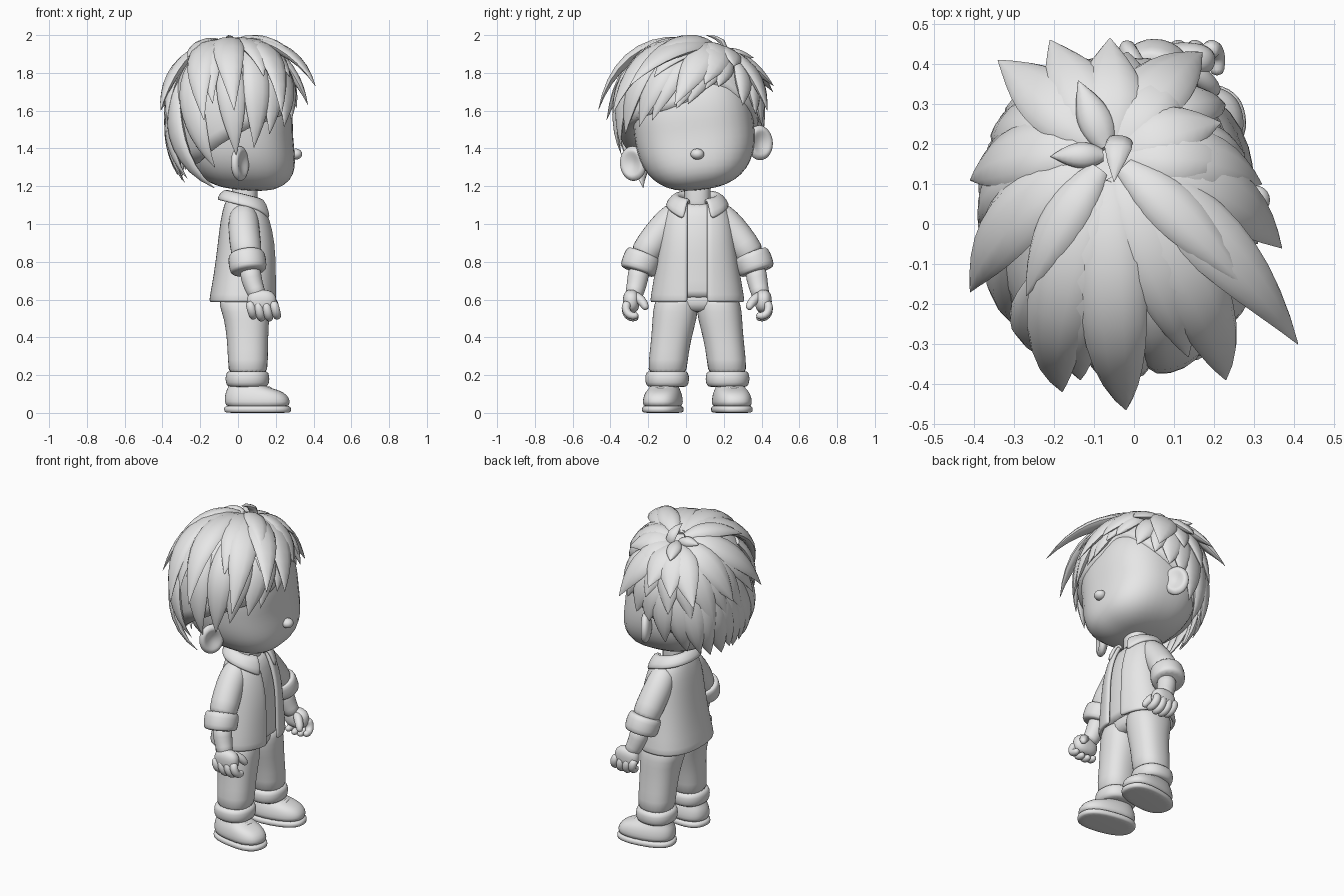
import bpy, bmesh, math, random
from mathutils import Vector, Matrix

cube = bpy.data.objects.get("Cube")
if cube:
    bpy.data.objects.remove(cube)
random.seed(4)
MID = 0.06  # sideways offset of the body's centre line

grey = bpy.data.materials.new("plain_grey")
grey.use_nodes = True
grey.diffuse_color = (0.8, 0.8, 0.8, 1)
for node in grey.node_tree.nodes:
    if node.type == 'BSDF_PRINCIPLED':
        node.inputs["Base Color"].default_value = (0.8, 0.8, 0.8, 1)


def make(name, bm, sub=0, thick=0, sharp=0):
    bmesh.ops.recalc_face_normals(bm, faces=bm.faces)
    me = bpy.data.meshes.new(name)
    bm.to_mesh(me)
    bm.free()
    me.materials.append(grey)
    me.shade_smooth()
    if sharp:
        me.set_sharp_from_angle(angle=math.radians(sharp))
    ob = bpy.data.objects.new(name, me)
    bpy.context.collection.objects.link(ob)
    if thick:
        mod = ob.modifiers.new("thickness", 'SOLIDIFY')
        mod.thickness, mod.offset = thick, 0
    if sub:
        mod = ob.modifiers.new("smooth", 'SUBSURF')
        mod.levels = mod.render_levels = sub


def skin(bm, rows, closed=True, caps=True):
    vs = [[bm.verts.new(p) for p in row] for row in rows]
    n = len(vs[0])
    for a, b in zip(vs, vs[1:]):
        for i in range(n if closed else n - 1):
            j = (i + 1) % n
            bm.faces.new((a[i], a[j], b[j], b[i]))
    if caps:
        bm.faces.new(vs[0])
        bm.faces.new(vs[-1])


def power(v, p):
    return math.copysign(abs(v) ** (2 / p), v)


def oval(x, y, z, rx, ry, p=2.3, a0=0.0, n=24):
    step = (math.tau - 2 * a0) / (n if a0 == 0 else n - 1)
    return [Vector((x + rx * power(math.cos(a0 + i * step), p),
                    y + ry * power(math.sin(a0 + i * step), p), z)) for i in range(n)]


def tube(bm, pts, n=14):
    rows = []
    for i, (x, y, z, r) in enumerate(pts):
        t = Vector(pts[min(i + 1, len(pts) - 1)][:3]) - Vector(pts[max(i - 1, 0)][:3])
        u = t.cross(Vector((1, 0, 0.1))).normalized()
        v = t.normalized().cross(u)
        rows.append([Vector((x, y, z)) + r * (u * math.cos(k * math.tau / n) + v * math.sin(k * math.tau / n))
                     for k in range(n)])
    skin(bm, rows)


def reach(d, radii, p):
    return sum(abs(c / r) ** p for c, r in zip(d, radii)) ** (-1 / p)


def blob(name, centre, radii, p=2.0, rot=None, shape=None):
    bm = bmesh.new()
    bmesh.ops.create_uvsphere(bm, u_segments=40, v_segments=28, radius=1)
    for v in bm.verts:
        d = v.co.normalized()
        v.co = d * reach(d, radii, p)
        if shape:
            shape(v.co)
        v.co = (rot @ v.co if rot else v.co) + Vector(centre)
    make(name, bm)


# Head with a full, forward jaw, then nose, ears and neck
def jaw(co):
    if co.z < 0:
        if co.x > 0:
            co.x *= 1 + 0.45 * (co.z / 0.34) ** 2
        co.z *= 1 - 0.14 * max(0, (0.18 - co.x) / 0.47)


def ear_dent(co):
    if co.x > 0:
        co.x *= 1 - 0.8 * max(0, 1 - (co.y / 0.06) ** 2 - (co.z / 0.07) ** 2)


roll = Matrix.Rotation(math.radians(7), 3, 'X')
blob("head", (0, 0.042, 1.51), (0.29, 0.318, 0.342), 2.6, roll, jaw)
blob("nose", (0.305, MID, 1.37), (0.035, 0.036, 0.029))
for s, name, y, z in ((-1, "right_ear", -0.28, 1.32), (1, "left_ear", 0.39, 1.43)):
    blob(name, (0.01, y, z), (0.035, 0.077, 0.092), 2, Matrix.Rotation(s * 0.5, 3, 'Z') @ roll, ear_dent)
bm = bmesh.new()
skin(bm, [oval(0.035, MID, z, 0.068, 0.07) for z in (1.05, 1.12, 1.2, 1.26)])
make("neck", bm, 1)

# Undershirt and open jacket
torso = [(0.585, 0.027, 0.168, 0.238), (0.605, 0.028, 0.168, 0.238), (0.75, 0.04, 0.153, 0.212),
         (0.9, 0.048, 0.143, 0.19), (1.03, 0.04, 0.12, 0.175), (1.1, 0.033, 0.095, 0.14), (1.14, 0.033, 0.075, 0.095)]
bm = bmesh.new()
skin(bm, [oval(x, MID, z + 0.02, rx - 0.018, ry - 0.02) for z, x, rx, ry in torso[:-1]])
make("undershirt", bm, 1)
bm = bmesh.new()
skin(bm, [oval(x, MID, z, rx, ry, 2.4, math.asin((0.05 / ry) ** 1.2), 36) for z, x, rx, ry in torso], False, False)
make("jacket", bm, 1, 0.024)

# Folded collar sloping down to pointed lapels
bm = bmesh.new()
rows = []
for z, rx, ry, drop in ((1.15, 0.075, 0.085, 0), (1.185, 0.092, 0.105, 0), (1.165, 0.12, 0.135, 0.01), (1.12, 0.142, 0.165, 0.05)):
    row = oval(0.037, MID, z, rx, ry, 2.2, 0.4, 30)
    for p in row:
        front = max(0, (p.x - 0.037) / rx) ** 3
        p.z -= 0.24 * (p.x + 0.08) + drop * front
    rows.append(row)
skin(bm, rows, False, False)
make("collar", bm, 1, 0.022)

# Hips
bm = bmesh.new()
skin(bm, [oval(0.03, MID, z, rx, ry) for z, rx, ry in ((0.53, 0.1, 0.1), (0.56, 0.125, 0.2), (0.68, 0.13, 0.2))])
make("hips", bm, 1)

# Arms, legs and shoes
for s, side in ((-1, "right_"), (1, "left_")):
    def part(name, tubes=(), ovals=(), yaw=0.0):
        bm = bmesh.new()
        for t in tubes:
            tube(bm, t)
        if ovals:
            skin(bm, [oval(*o) for o in ovals])
        for v in bm.verts:
            x, y = v.co.x, v.co.y
            if yaw:
                x, y = x * math.cos(yaw) - y * math.sin(yaw), 0.165 + x * math.sin(yaw) + y * math.cos(yaw)
            v.co.x, v.co.y = x, MID + s * y
        make(side + name, bm, 1)

    part("sleeve", [[(0.03, 0.08, 1.07, 0.055), (0.03, 0.12, 1.045, 0.08), (0.03, 0.18, 0.975, 0.086),
                     (0.04, 0.245, 0.89, 0.085), (0.05, 0.3, 0.8, 0.085)]])
    part("sleeve_cuff", [[(0.044, 0.28, 0.845, 0.088), (0.045, 0.283, 0.838, 0.1), (0.05, 0.3, 0.795, 0.104),
                          (0.055, 0.316, 0.752, 0.1), (0.056, 0.318, 0.745, 0.085)]])
    part("forearm", [[(0.06, 0.305, 0.78, 0.058), (0.07, 0.315, 0.71, 0.058), (0.09, 0.328, 0.65, 0.05),
                      (0.11, 0.34, 0.61, 0.05)]])
    blob(side + "palm", (0.125, MID + s * 0.35, 0.59), (0.078, 0.044, 0.062), 2.4)
    fingers = []
    for k in range(4):
        x, z = 0.06 + 0.042 * k, 0.01 * abs(k - 1.5) - 0.005
        fingers.append([(x, 0.365, 0.59, 0.024), (x + 0.008, 0.383, 0.55 + z, 0.025), (x + 0.018, 0.37, 0.512 + z, 0.024),
                        (x + 0.022, 0.34, 0.5 + z, 0.022), (x + 0.022, 0.31, 0.508 + z, 0.016)])
    thumb = [(0.13, 0.34, 0.625, 0.026), (0.17, 0.305, 0.605, 0.027), (0.195, 0.28, 0.575, 0.024), (0.205, 0.268, 0.545, 0.015)]
    part("fingers", fingers + [thumb])
    part("trouser_leg", ovals=[(0.03, 0.105, 0.64, 0.13, 0.1), (0.033, 0.113, 0.57, 0.135, 0.12), (0.046, 0.12, 0.5, 0.12, 0.118),
                               (0.05, 0.137, 0.4, 0.11, 0.107), (0.053, 0.155, 0.28, 0.106, 0.103), (0.052, 0.16, 0.18, 0.105, 0.105)])
    part("trouser_cuff", ovals=[(0.05, 0.16, z, r, r) for z, r in
                                ((0.135, 0.09), (0.142, 0.112), (0.18, 0.119), (0.215, 0.113), (0.224, 0.095))])
    part("sole", ovals=[(0.105, 0, z, rx, ry, 2.5) for z, rx, ry in
                        ((0, 0.165, 0.09), (0.002, 0.18, 0.106), (0.034, 0.18, 0.106), (0.038, 0.165, 0.09))], yaw=0.17)
    part("shoe", ovals=[(x, 0, z, rx, ry, 2.5) for z, x, rx, ry in
                        ((0.02, 0.105, 0.172, 0.099), (0.06, 0.105, 0.176, 0.102), (0.095, 0.098, 0.168, 0.096),
                         (0.122, 0.08, 0.14, 0.084), (0.14, 0.045, 0.095, 0.07), (0.18, 0.035, 0.075, 0.064))], yaw=0.17)
    part("shoe_straps", [[(x, -0.085, 0.09, 0.01), (x, -0.05, h - 0.012, 0.013), (x, 0, h, 0.013),
                          (x, 0.05, h - 0.012, 0.013), (x, 0.085, 0.09, 0.01)] for x, h in ((0.12, 0.138), (0.165, 0.132))], yaw=0.17)

# Hair: a cap and pointed locks that radiate from a dipped whorl
CENTRE = Vector((-0.03, 0.015, 1.575))
RADII = (0.32, 0.37, 0.385)
WHORL = Vector((-0.03, 0.155, 0.34)).normalized()
HAIRLINE = [(0, 8), (20, 25), (35, 20), (60, 0), (90, -20), (120, -40), (180, -52),
            (245, -53), (265, -36), (285, -22), (305, -14), (335, -4), (360, 8)]


def hairline(az):
    az %= 360
    for (a, e), (b, f) in zip(HAIRLINE, HAIRLINE[1:]):
        if az <= b:
            el = math.radians(e + (f - e) * (az - a) / (b - a))
            break
    az = math.radians(az)
    return Vector((math.cos(az) * math.cos(el), math.sin(az) * math.cos(el), math.sin(el)))


def scalp(d, k):
    return CENTRE + d * reach(d, RADII, 2.3) * (k - 0.06 * max(0, d.dot(WHORL)) ** 30)


def ribbon(bm, pts, w, th):
    n, rows = len(pts) - 1, []
    for i, p in enumerate(pts):
        t = pts[min(i + 1, n)] - pts[max(i - 1, 0)]
        out = (p - CENTRE).normalized()
        across = t.cross(out).normalized()
        out = across.cross(t).normalized()
        f = math.sin(math.pi * (0.15 + 0.845 * i / n))
        rows.append([p + f * (across * w * math.cos(a * math.tau / 10) + out * th * math.sin(a * math.tau / 10))
                     for a in range(10)])
    skin(bm, rows)


def lock(bm, target, t0, w, th, base=1.0):
    d = (Vector(target) - CENTRE).normalized()
    lift = (Vector(target) - CENTRE).length / reach(d, RADII, 2.3) - base
    ribbon(bm, [scalp(WHORL.slerp(d, t0 + (1 - t0) * i / 10), base + lift * (i / 10) ** 2) for i in range(11)], w, th)


bm = bmesh.new()
edge = [hairline(i * 6) for i in range(60)]
rows = [[scalp(WHORL.slerp(d, 0.02 + 0.074 * k), 1) for d in edge] for k in range(13)]
rows.append([scalp(WHORL.slerp(d, 0.92), 0.8) for d in edge])
skin(bm, rows)
make("hair_cap", bm)

bm = bmesh.new()
for i in range(24):
    az = i * 15 + random.uniform(-4, 4)
    d = WHORL.slerp(hairline(az), random.uniform(0.95, 1.04))
    lock(bm, scalp(d, 1.17 if 130 < az < 255 else 1.07), 0.4, 0.06 if az < 70 or az > 320 else 0.075, 0.03)
make("lower_hair_locks", bm, sharp=60)

# Shorter, flicked-out locks over the lower ones
bm = bmesh.new()
for i in range(14):
    d = WHORL.slerp(hairline(i * 25.7 + 8), random.uniform(0.6, 0.75))
    lock(bm, scalp(d, 1.13), 0.1, 0.08, 0.03)
for tip in ((0.41, -0.3, 1.73), (-0.41, -0.17, 1.6), (-0.34, 0.41, 1.65), (-0.21, 0.46, 1.7), (-0.06, 0.465, 1.73),
            (0.17, 0.43, 1.6), (-0.02, -0.465, 1.6), (0.23, -0.39, 1.58), (-0.18, -0.42, 1.55), (0.37, -0.06, 1.63),
            (0.32, 0.1, 1.74), (-0.41, 0.11, 1.6)):
    lock(bm, tip, 0.1, 0.085, 0.033)
make("middle_hair_locks", bm, sharp=60)

bm = bmesh.new()
for tip, w in (((0.28, -0.16, 1.91), 0.065), ((-0.27, -0.18, 1.88), 0.06), ((-0.14, 0.36, 1.88), 0.045), ((-0.21, 0.17, 1.93), 0.035)):
    lock(bm, tip, 0.12, w, 0.03, 1.03)
ribbon(bm, [Vector(p) for p in ((-0.03, 0.2, 1.87), (-0.035, 0.208, 1.93), (-0.04, 0.19, 1.965),
                                (-0.045, 0.155, 1.987), (-0.05, 0.105, 2.0))], 0.035, 0.016)
make("crown_hair_locks", bm, sharp=60)
